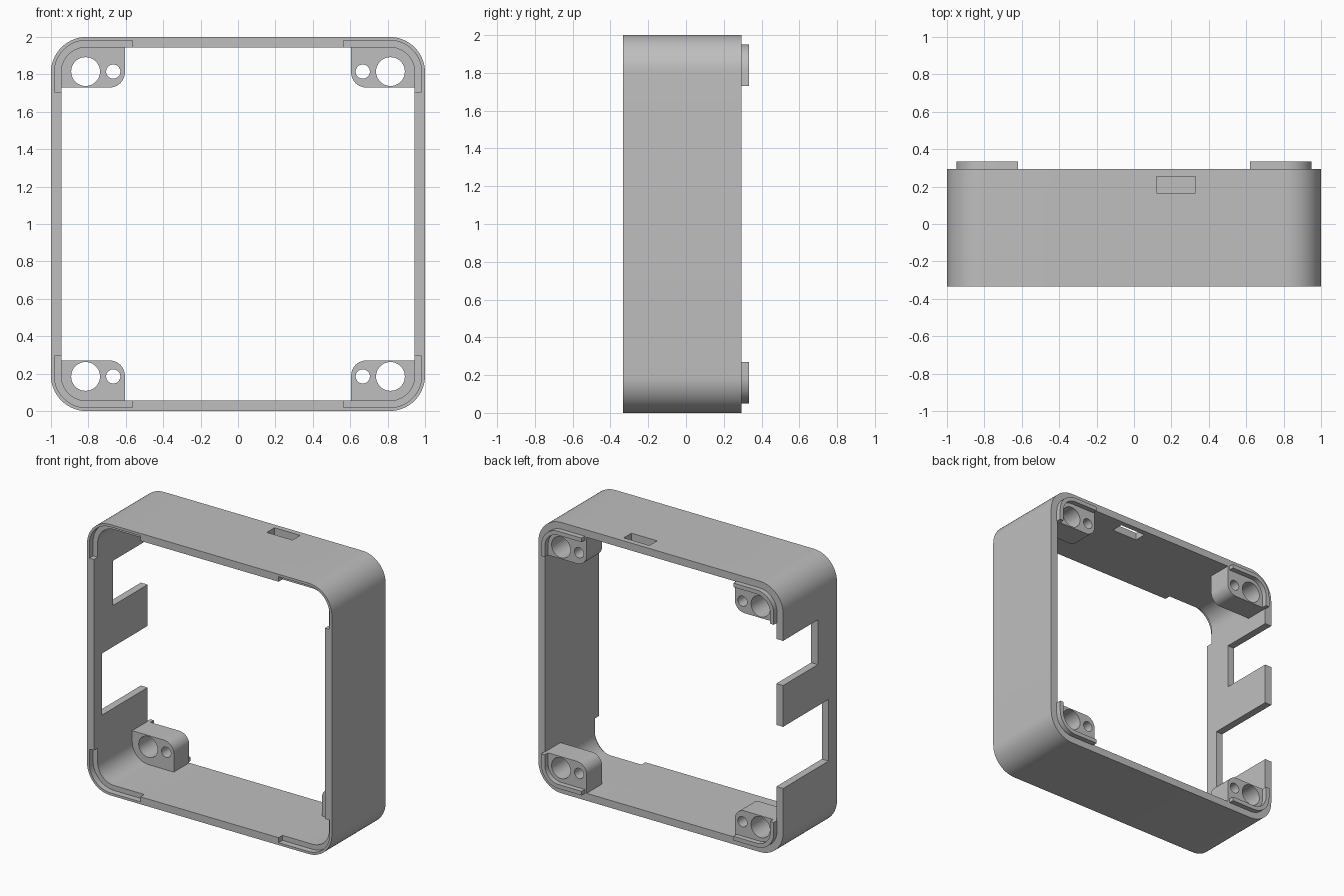
import bpy, bmesh, math

if "Cube" in bpy.data.objects:
    bpy.data.objects.remove(bpy.data.objects["Cube"], do_unlink=True)

FRONT, BACK = -0.333, 0.295
WALL, RADIUS = 0.055, 0.19

grey = bpy.data.materials.new("plain grey")
grey.use_nodes = True
colour = (0.52, 0.52, 0.52, 1)
grey.diffuse_color = colour
grey.node_tree.nodes["Principled BSDF"].inputs["Base Color"].default_value = colour


def rounded(x0, z0, x1, z1, radii, steps=14):
    """Rectangle outline; radii start at the low corner and run anticlockwise."""
    corners = [(x0, z0, 1, 1), (x1, z0, -1, 1), (x1, z1, -1, -1), (x0, z1, 1, -1)]
    pts = []
    for i, ((x, z, sx, sz), r) in enumerate(zip(corners, radii)):
        if r == 0:
            pts.append((x, z))
            continue
        for k in range(steps + 1):
            a = math.pi * (1 + i / 2 + k / steps / 2)
            pts.append((x + sx * r + r * math.cos(a), z + sz * r + r * math.sin(a)))
    return pts


def prism(name, outline, y0, y1):
    """Extrude an x-z outline along y, with the origin at the frame centre."""
    bm = bmesh.new()
    face = bm.faces.new([bm.verts.new((x, y0, z)) for x, z in outline])
    out = bmesh.ops.extrude_face_region(bm, geom=[face])["geom"]
    bmesh.ops.translate(bm, vec=(0, y1 - y0, 0),
                        verts=[v for v in out if isinstance(v, bmesh.types.BMVert)])
    bmesh.ops.recalc_face_normals(bm, faces=bm.faces)
    mesh = bpy.data.meshes.new(name)
    bm.to_mesh(mesh)
    bm.free()
    mesh.materials.append(grey)
    ob = bpy.data.objects.new(name, mesh)
    ob.location.z = 1
    bpy.context.collection.objects.link(ob)
    return ob


def box(name, x0, x1, y0, y1, z0, z1):
    return prism(name, [(x0, z0), (x1, z0), (x1, z1), (x0, z1)], y0, y1)


def bake(ob):
    graph = bpy.context.evaluated_depsgraph_get()
    ob.data = bpy.data.meshes.new_from_object(ob.evaluated_get(graph))
    ob.modifiers.clear()


def mirror(ob):
    mod = ob.modifiers.new("four corners", "MIRROR")
    mod.use_axis = (True, False, True)
    mod.use_mirror_merge = False
    bake(ob)


def cut(ob, cutters):
    for c in cutters:
        c.hide_render = True
        mod = ob.modifiers.new("cut", "BOOLEAN")
        mod.operation, mod.solver, mod.object = "DIFFERENCE", "EXACT", c
    bake(ob)
    for c in cutters:
        bpy.data.objects.remove(c, do_unlink=True)


def smooth(ob):
    ob.data.shade_smooth()
    ob.data.set_sharp_from_angle(angle=math.radians(30))


def offset_square(d):
    return rounded(d - 1, d - 1, 1 - d, 1 - d, [RADIUS - d] * 4)


# Square frame, hollow through its depth
frame = prism("frame", offset_square(0), FRONT, BACK)
opening = prism("opening", offset_square(WALL), -1, 1)

# Corner recesses in the front rim
rim = 0.018
recess = prism("recess", rounded(0.565, 0.705, 1 - rim, 1 - rim, [0, 0, RADIUS - rim, 0]),
               -0.5, FRONT + 0.045)
mirror(recess)

# Slot in the top wall and two open notches in the right wall
slot = box("slot", 0.12, 0.33, 0.165, 0.255, 0.9, 1.1)
upper_notch = box("upper_notch", -1.1, -0.9, -0.11, 0.5, 0.28, 0.61)
lower_notch = box("lower_notch", -1.1, -0.9, -0.235, 0.5, -0.48, -0.025)
cut(frame, [opening, recess, slot, upper_notch, lower_notch])
smooth(frame)

# Screw posts, each with a large and a small hole
inner = 1 - WALL
posts = prism("corner_posts", rounded(0.605, 0.73, inner, inner, [0.08, 0, RADIUS - WALL, 0]),
              0.115, BACK)
holes = []
for x, r in ((0.815, 0.077), (0.667, 0.038)):
    z = 0.815
    holes.append(prism("hole", rounded(x - r, z - r, x + r, z + r, [r * 0.9999] * 4, 10), -1, 1))
cut(posts, holes)
mirror(posts)
smooth(posts)

# Locating lips around the back corners
edge, thick = 0.95, 0.03
arc = RADIUS - (1 - edge)
outer = rounded(0.62, 0.73, edge, edge, [0, 0, arc, 0])[1:]
inside = rounded(0.62, 0.73, edge - thick, edge - thick, [0, 0, arc - thick, 0])[1:]
lips = prism("locating_lips", outer + inside[::-1], BACK, 0.333)
mirror(lips)
smooth(lips)
